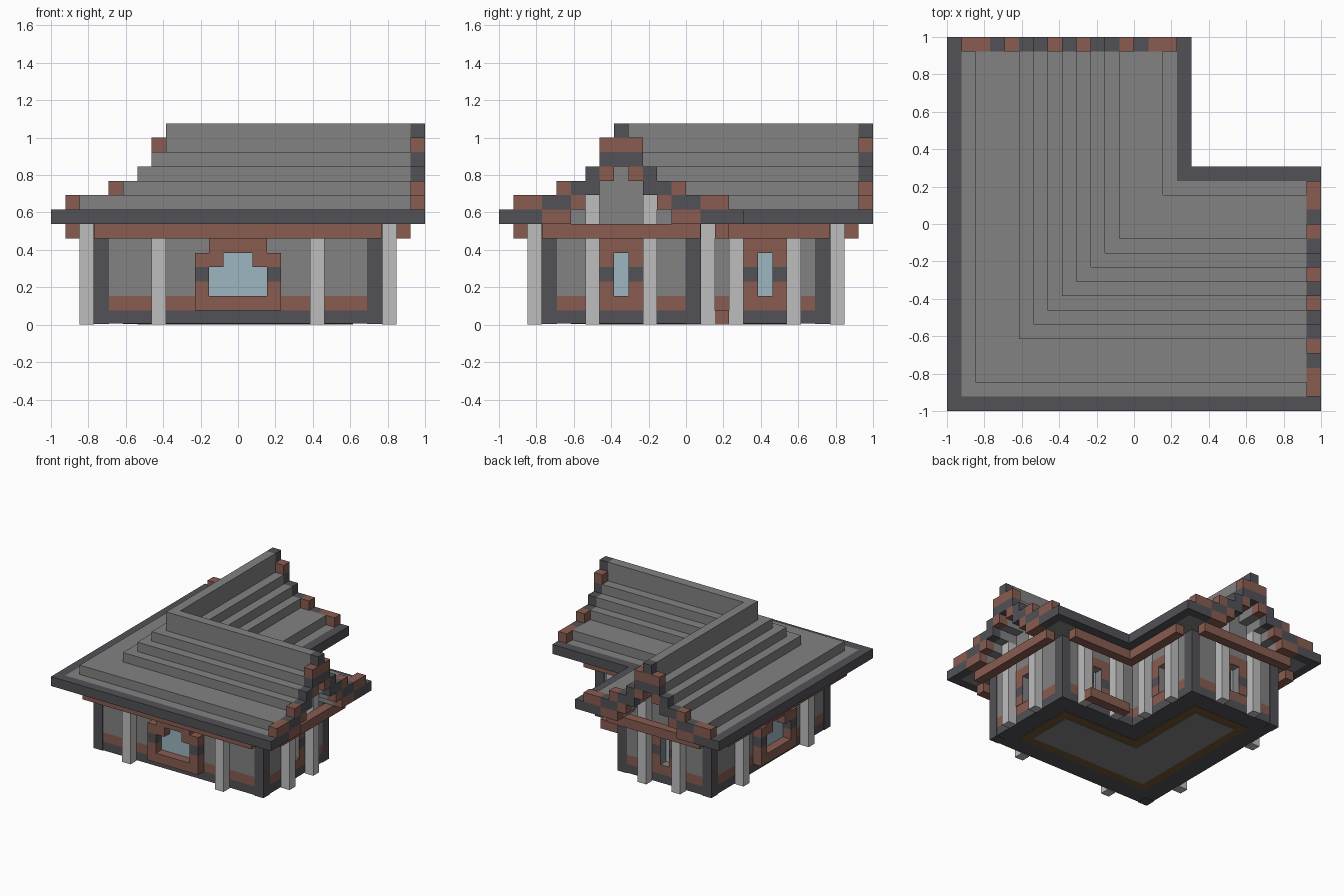
import bpy, bmesh
from mathutils import Matrix, Vector

U = 1 / 13      # edge length of one block
E = 0.04        # thickness of flush plates, in blocks

if "Cube" in bpy.data.objects:
    bpy.data.objects.remove(bpy.data.objects["Cube"], do_unlink=True)


def material(name, rgb):
    m = bpy.data.materials.new(name)
    lin = [((c / 255 + 0.055) / 1.055) ** 2.4 for c in rgb] + [1]
    m.use_nodes = True
    m.diffuse_color = lin
    m.node_tree.nodes["Principled BSDF"].inputs["Base Color"].default_value = lin
    return m


GREY = material("mid grey stone", (130, 130, 130))
DARK = material("dark slate", (82, 81, 87))
BROWN = material("red brown brick", (136, 92, 81))
LIGHT = material("light grey stone", (190, 190, 190))
GLASS = material("pale blue glass", (156, 182, 192))
WOOD = material("dark wood", (116, 86, 54))


def finish(name, mat, bm):
    bmesh.ops.scale(bm, vec=(U, U, U), verts=bm.verts)
    bmesh.ops.recalc_face_normals(bm, faces=bm.faces)
    me = bpy.data.meshes.new(name)
    bm.to_mesh(me)
    bm.free()
    me.materials.append(mat)
    ob = bpy.data.objects.new(name, me)
    bpy.context.collection.objects.link(ob)
    return ob


def boxes(name, mat, spans, both=True):
    """Boxes from (x0, x1, y0, y1, z0, z1); both repeats them across the diagonal."""
    bm = bmesh.new()
    for x0, x1, y0, y1, z0, z1 in spans:
        lo, hi = Vector((x0, y0, z0)), Vector((x1, y1, z1))
        for swap in ((False, True) if both else (False,)):
            a, b = (lo.yxz, hi.yxz) if swap else (lo, hi)
            mat4 = Matrix.Translation((a + b) / 2) @ Matrix.Diagonal((*(b - a), 1))
            bmesh.ops.create_cube(bm, size=1, matrix=mat4)
    return finish(name, mat, bm)


def ell(name, mat, a, b, end, z0, z1):
    """L-shaped slab with wings a..b wide that run out to end."""
    bm = bmesh.new()
    pts = [(a, a), (end, a), (end, b), (b, b), (b, end), (a, end)]
    face = bm.faces.new([bm.verts.new((x, y, z0)) for x, y in pts])
    top = bmesh.ops.extrude_face_region(bm, geom=[face])["geom"]
    bmesh.ops.translate(bm, vec=(0, 0, z1 - z0),
                        verts=[v for v in top if isinstance(v, bmesh.types.BMVert)])
    return finish(name, mat, bm)


def sides(x0, x1, rows):
    """Gable rows (y0, y1, z0, z1) with their reflection about the ridge."""
    out = []
    for y0, y1, z0, z1 in rows:
        out += [(x0, x1, y0, y1, z0, z1), (x0, x1, -9 - y1, -9 - y0, z0, z1)]
    return out


# floor and walls
ell("base_course", DARK, -10, 1, 10, 2 * E, 1)
ell("floor_border", WOOD, -8, -1, 8, E, 1 - E)
ell("floor", GREY, -7, -2, 7, 0, 1 - E)
ell("wall_skirting", BROWN, -10, 1, 10, 1, 2)
walls = ell("walls", GREY, -10, 1, 10, 2, 7)

# narrow window openings
cutter = boxes("window_cutter", GREY, [(9, 11, -5, -4, 2.001, 5), (5, 6, 0, 2, 2.001, 5)])
cutter.hide_render = True
mod = walls.modifiers.new("openings", "BOOLEAN")
mod.object, mod.solver = cutter, "EXACT"
bpy.context.view_layer.objects.active = walls
bpy.ops.object.modifier_apply(modifier=mod.name)
bpy.data.objects.remove(cutter, do_unlink=True)
boxes("narrow_window_glass", GLASS, [(9, 9.1, -5, -4, 2, 5), (5, 6, 0, 0.1, 2, 5)])

# narrow window surrounds
brown, dark = [], []
for k in (-1, 1):
    for z0, z1, out in ((2, 3, brown), (3, 4, dark), (4, 6, brown)):
        out.append((10 - E, 10 + E, -4.5 + k - 0.5, -4.5 + k + 0.5, z0, z1))
        out.append((5.5 + k - 0.5, 5.5 + k + 0.5, 1 - E, 1 + E, z0, z1))
brown += [(10 - E, 10 + E, -5, -4, 5, 6), (5, 6, 1 - E, 1 + E, 5, 6)]
boxes("narrow_window_frame", BROWN, brown)
boxes("narrow_window_blocks", DARK, dark)

# wide windows
brown = [(-3, 3, -11, -10, 1, 2), (-2, 2, -11, -10, 5, 6)]
for a, b in ((1, 3), (-3, -1)):
    brown.append((a, b, -11, -10, 4, 5))
for a in (-3, 2):
    brown.append((a, a + 1, -11, -10, 2, 3))
boxes("wide_window_frame", BROWN, brown)
boxes("wide_window_blocks", DARK, [(a, a + 1, -11, -10, 3, 4) for a in (-3, 2)])
boxes("wide_window_glass", GLASS,
      [(-2, 2, -10 - E, -10 + E, 2, 4), (-1, 1, -10 - E, -10 + E, 4, 5)])

# dark corner posts
post = lambda x, y: (x - E, x + 1 + E, y - E, y + 1 + E, E, 7)
boxes("corner_posts", DARK, [post(9, -10), post(9, 0)])
boxes("front_corner_post", DARK, [post(-10, -10)], both=False)

# pillars, eave beams and doorstep
boxes("wall_pillars", LIGHT,
      [(x, x + 1, -11, -10, 0, 7) for x in (-6, 5)] +
      [(x, x + 1, 1, 2, 0, 7) for x in (3, 7)])
boxes("gable_pillars", LIGHT, [(10, 11, y, y + 1, 0, 9) for y in (-7, -3)])
boxes("eave_beams", BROWN, [(-10, 10, -12, -11, 6, 7), (2, 10, 2, 3, 6, 7),
                            (11, 12, -10, 1, 6, 7)])
boxes("doorstep", BROWN, [(3, 8, 2, 3, 0, 1)], both=False)

# stepped roof
for i, (a, b, end, z0, z1) in enumerate([
        (-12, 3, 10, 7, 8), (-11, 2, 10, 8, 9), (-8, -1, 10, 9, 10),
        (-7, -2, 10, 10, 11), (-6, -3, 12, 11, 12), (-5, -4, 12, 12, 14)]):
    ell(f"roof_step_{i + 1}", GREY, a, b, end, z0, z1)
boxes("roof_overhang", GREY, sides(10, 12, [
    (-12, -8, 7, 8), (-11, -7, 8, 9), (-8, -6, 9, 10), (-7, -5, 10, 11)]))
boxes("eave_rim", DARK, [(-13, 12, -13, -12, 7, 8), (3, 12, 3, 4, 7, 8)])

# gable trim
boxes("gable_trim_dark", DARK, sides(12, 13, [
    (-13, -10, 7, 8), (-10, -8, 8, 9), (-8, -6, 9, 10), (-7, -6, 10, 11)]) +
    [(12, 13, -6, -3, 11, 12), (12, 13, -5, -4, 13, 14)])
boxes("gable_trim_brown", BROWN, sides(12, 13, [
    (-10, -8, 7, 8), (-12, -10, 8, 9), (-8, -7, 8, 9), (-9, -8, 9, 10),
    (-6, -5, 10, 11)]) + [(12, 13, -6, -3, 12, 13)])
